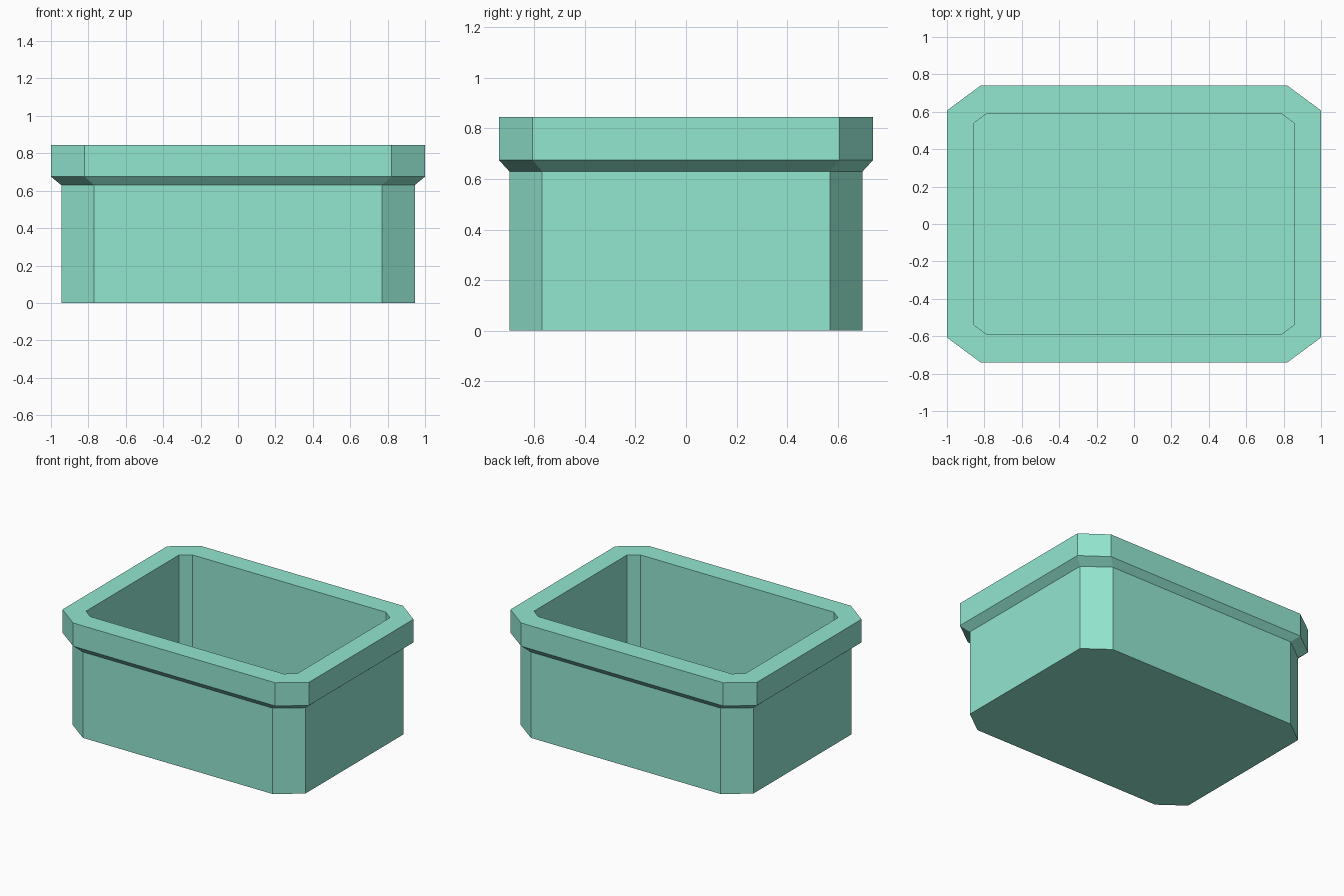
import bpy
import bmesh

if "Cube" in bpy.data.objects:
    bpy.data.objects.remove(bpy.data.objects["Cube"])

# Single flat colour for the whole tub
mat = bpy.data.materials.new("soft mint green")
mat.diffuse_color = (0.29, 0.79, 0.63, 1.0)
mat.use_nodes = True
mat.node_tree.nodes["Principled BSDF"].inputs["Base Color"].default_value = mat.diffuse_color


def octagon(bm, hx, hy, cx, cy, z):
    """Ring of a rectangle with cut corners: half sizes hx, hy; corner starts cx, cy."""
    pts = [(cx, -hy), (hx, -cy), (hx, cy), (cx, hy),
           (-cx, hy), (-hx, cy), (-hx, -cy), (-cx, -hy)]
    return [bm.verts.new((x, y, z)) for x, y in pts]


# Outer wall, flared rim, inner wall and floor as one stack of rings
profile = [
    (0.945, 0.699, 0.77, 0.569, 0.0),     # base
    (0.945, 0.699, 0.77, 0.569, 0.63),    # under the rim
    (1.0, 0.74, 0.82, 0.607, 0.675),      # rim bottom edge
    (1.0, 0.74, 0.82, 0.607, 0.845),      # rim top edge
    (0.857, 0.592, 0.785, 0.538, 0.845),  # opening
    (0.857, 0.592, 0.785, 0.538, 0.145),  # inside floor
]

bm = bmesh.new()
rings = [octagon(bm, *p) for p in profile]
for a, b in zip(rings, rings[1:]):
    for i in range(8):
        j = (i + 1) % 8
        bm.faces.new((a[i], a[j], b[j], b[i]))
bm.faces.new(rings[0][::-1])   # underside
bm.faces.new(rings[-1])        # inside floor
bmesh.ops.recalc_face_normals(bm, faces=bm.faces)

mesh = bpy.data.meshes.new("planter_box")
bm.to_mesh(mesh)
bm.free()
mesh.materials.append(mat)
obj = bpy.data.objects.new("planter_box", mesh)
bpy.context.collection.objects.link(obj)
